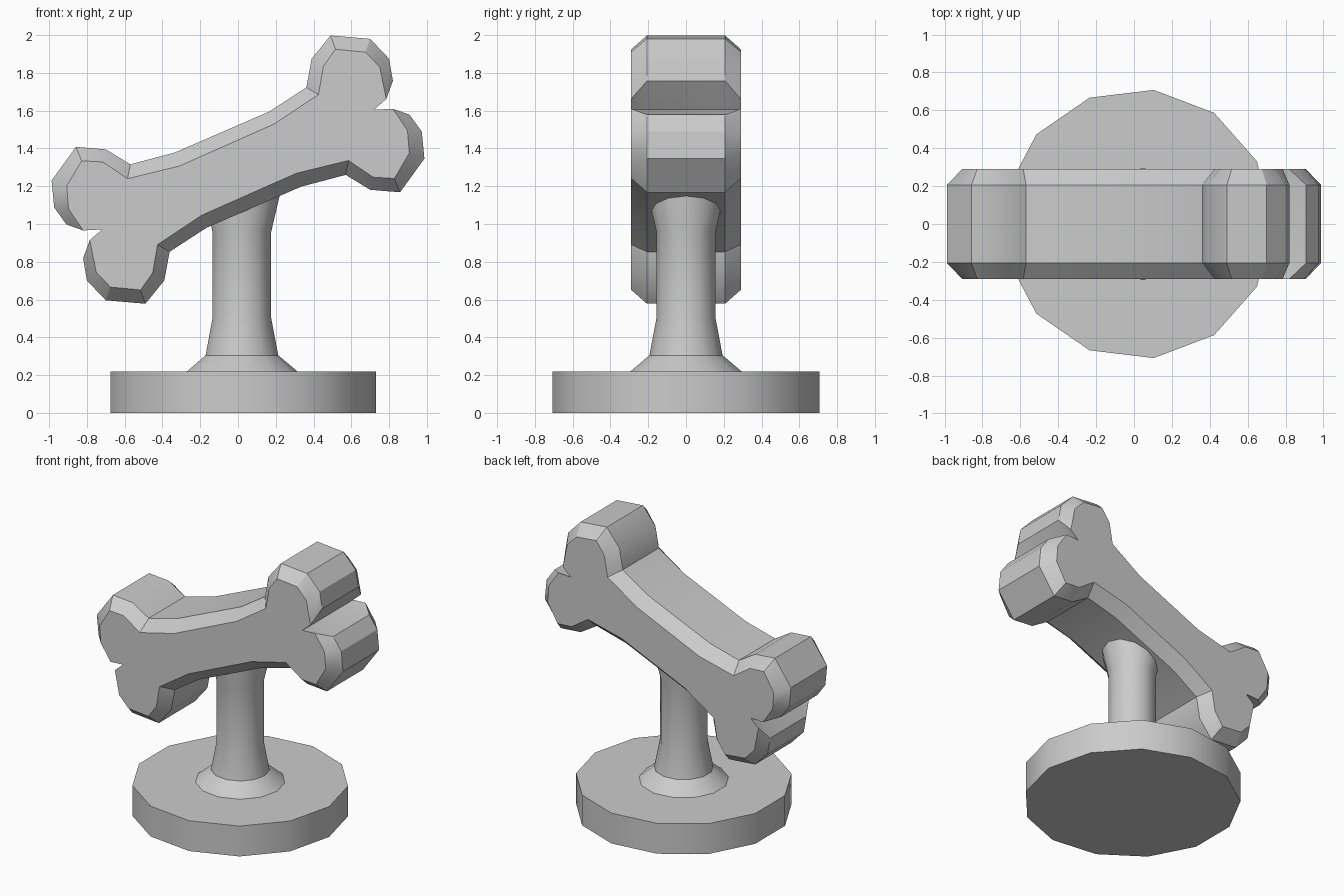
import bpy, bmesh
from math import cos, sin, pi, radians

if "Cube" in bpy.data.objects:
    bpy.data.objects.remove(bpy.data.objects["Cube"])

CZ = 1.288  # centre height of the bone


def finish(name, bm, angle):
    bmesh.ops.recalc_face_normals(bm, faces=bm.faces[:])
    me = bpy.data.meshes.new(name)
    bm.to_mesh(me)
    bm.free()
    ob = bpy.data.objects.new(name, me)
    bpy.context.collection.objects.link(ob)
    bpy.ops.object.select_all(action='DESELECT')
    ob.select_set(True)
    bpy.context.view_layer.objects.active = ob
    bpy.ops.object.shade_smooth_by_angle(angle=radians(angle))
    return ob


def skin(name, rings, angle):
    """Join equal-length closed rings and cap both ends."""
    bm = bmesh.new()
    loops = [[bm.verts.new(p) for p in ring] for ring in rings]
    n = len(loops[0])
    for a, b in zip(loops, loops[1:]):
        for i in range(n):
            j = (i + 1) % n
            bm.faces.new((a[i], a[j], b[j], b[i]))
    bm.faces.new(loops[0])
    bm.faces.new(loops[-1])
    return finish(name, bm, angle)


def lathe(name, profile, sides=13, cx=0.018):
    rings = [[(cx + r * cos(2 * pi * i / sides), r * sin(2 * pi * i / sides), z)
              for i in range(sides)] for r, z in profile]
    return skin(name, rings, 31)


# round base and flared stem
lathe("base", [(0.713, 0), (0.713, 0.22)])
lathe("stem", [(0.302, 0.215), (0.195, 0.305), (0.158, 0.5),
               (0.158, 0.96), (0.205, 1.16), (0.205, 1.2)])

# half outlines of the bone: widest edge and bevelled face
rim = [(0.72, 1.605), (0.82, 1.757), (0.80, 1.875), (0.70, 1.98), (0.49, 1.998),
       (0.39, 1.875), (0.362, 1.723), (0.165, 1.595), (-0.335, 1.378),
       (-0.57, 1.316), (-0.70, 1.395), (-0.858, 1.408), (-0.987, 1.23),
       (-0.973, 1.087), (-0.908, 0.997)]
face = [(0.72, 1.605), (0.785, 1.662), (0.75, 1.832), (0.675, 1.91), (0.516, 1.925),
        (0.452, 1.835), (0.426, 1.685), (0.193, 1.53), (-0.31, 1.307),
        (-0.585, 1.24), (-0.715, 1.328), (-0.828, 1.335), (-0.907, 1.2),
        (-0.897, 1.08), (-0.82, 0.966)]


def outline(half, y):
    # the other half is the same outline turned 180 degrees
    pts = half + [(-x, 2 * CZ - z) for x, z in half]
    return [(x, y, z) for x, z in pts]


# bone
skin("bone", [outline(face, -0.29), outline(rim, -0.207),
              outline(rim, 0.207), outline(face, 0.29)], 30)
